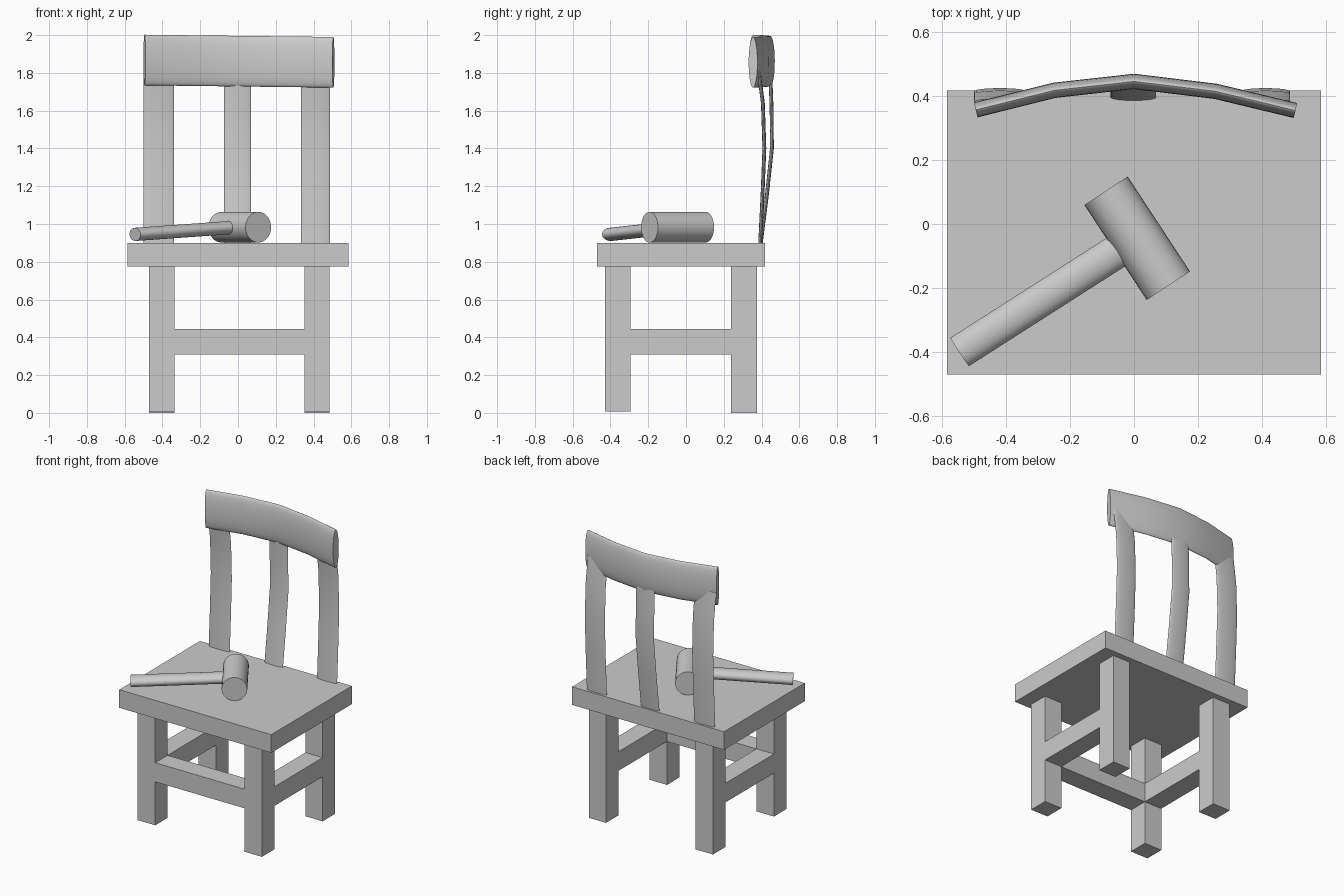
import bpy, bmesh, math
from mathutils import Vector

if "Cube" in bpy.data.objects:
    bpy.data.objects.remove(bpy.data.objects["Cube"])


def finish(name, bm):
    bmesh.ops.recalc_face_normals(bm, faces=bm.faces)
    mesh = bpy.data.meshes.new(name)
    bm.to_mesh(mesh)
    bm.free()
    obj = bpy.data.objects.new(name, mesh)
    bpy.context.collection.objects.link(obj)
    return obj


def box(name, x0, x1, y0, y1, z0, z1):
    bm = bmesh.new()
    bmesh.ops.create_cube(bm, size=1)
    for v in bm.verts:
        v.co = ((x0, x1)[v.co.x > 0], (y0, y1)[v.co.y > 0], (z0, z1)[v.co.z > 0])
    return finish(name, bm)


def sweep(name, path, width_axis, half_width, half_thick, sides=32):
    """Elliptical section swept along a path, capped at both ends."""
    pts = [Vector(p) for p in path]
    u = Vector(width_axis).normalized()
    bm = bmesh.new()
    rings = []
    for i, p in enumerate(pts):
        tangent = pts[min(i + 1, len(pts) - 1)] - pts[max(i - 1, 0)]
        v = tangent.cross(u).normalized()
        rings.append([bm.verts.new(p + u * half_width * math.cos(a) + v * half_thick * math.sin(a))
                      for a in (2 * math.pi * k / sides for k in range(sides))])
    for r, s in zip(rings, rings[1:]):
        for k in range(sides):
            n = (k + 1) % sides
            bm.faces.new((r[k], r[n], s[n], s[k]))
    bm.faces.new(rings[0])
    bm.faces.new(rings[-1])
    obj = finish(name, bm)
    bpy.ops.object.select_all(action='DESELECT')
    obj.select_set(True)
    bpy.context.view_layer.objects.active = obj
    bpy.ops.object.shade_smooth_by_angle(angle=math.radians(40))
    return obj


# Seat
box("seat", -0.585, 0.585, -0.47, 0.417, 0.774, 0.90)

# Legs
leg_x = {"left": (-0.471, -0.336), "right": (0.352, 0.485)}
leg_y = {"front": (-0.43, -0.294), "back": (0.238, 0.376)}
for side, xs in leg_x.items():
    for end, ys in leg_y.items():
        box(f"{end}_{side}_leg", *xs, *ys, 0.0 if end == "back" else 0.008, 0.78)

# Rails between the legs: front and both sides, open at the back
rail_z = (0.31, 0.443)
box("front_rail", leg_x["left"][1], leg_x["right"][0], *leg_y["front"], *rail_z)
for side, xs in leg_x.items():
    box(f"{side}_side_rail", *xs, leg_y["front"][1], leg_y["back"][0], *rail_z)

# Curved back slats
outer = [(0.392, 0.89), (0.405, 1.15), (0.415, 1.40), (0.407, 1.64), (0.382, 1.83)]
middle = [(0.395, 0.89), (0.428, 1.15), (0.455, 1.40), (0.453, 1.62), (0.446, 1.80)]
for name, x, half, curve in (("left_slat", -0.419, 0.081, outer),
                             ("middle_slat", -0.002, 0.071, middle),
                             ("right_slat", 0.411, 0.077, outer)):
    sweep(name, [(x, y, z) for y, z in curve], (1, 0, 0), half, 0.010)

# Bowed top rail
sweep("top_rail", [(-0.495, 0.357, 1.868), (-0.25, 0.418, 1.865), (0.0, 0.446, 1.862),
                   (0.255, 0.415, 1.859), (0.505, 0.355, 1.856)], (0, 0, 1), 0.134, 0.024)

# Mallet lying on the seat
sweep("mallet_head", [(-0.0875, 0.104, 0.983), (0.1075, -0.193, 0.983)], (0, 0, 1), 0.081, 0.081)
sweep("mallet_handle", [(-0.545, -0.40, 0.945), (-0.01, -0.058, 0.983)],
      (0.55, -0.84, 0), 0.053, 0.035)
